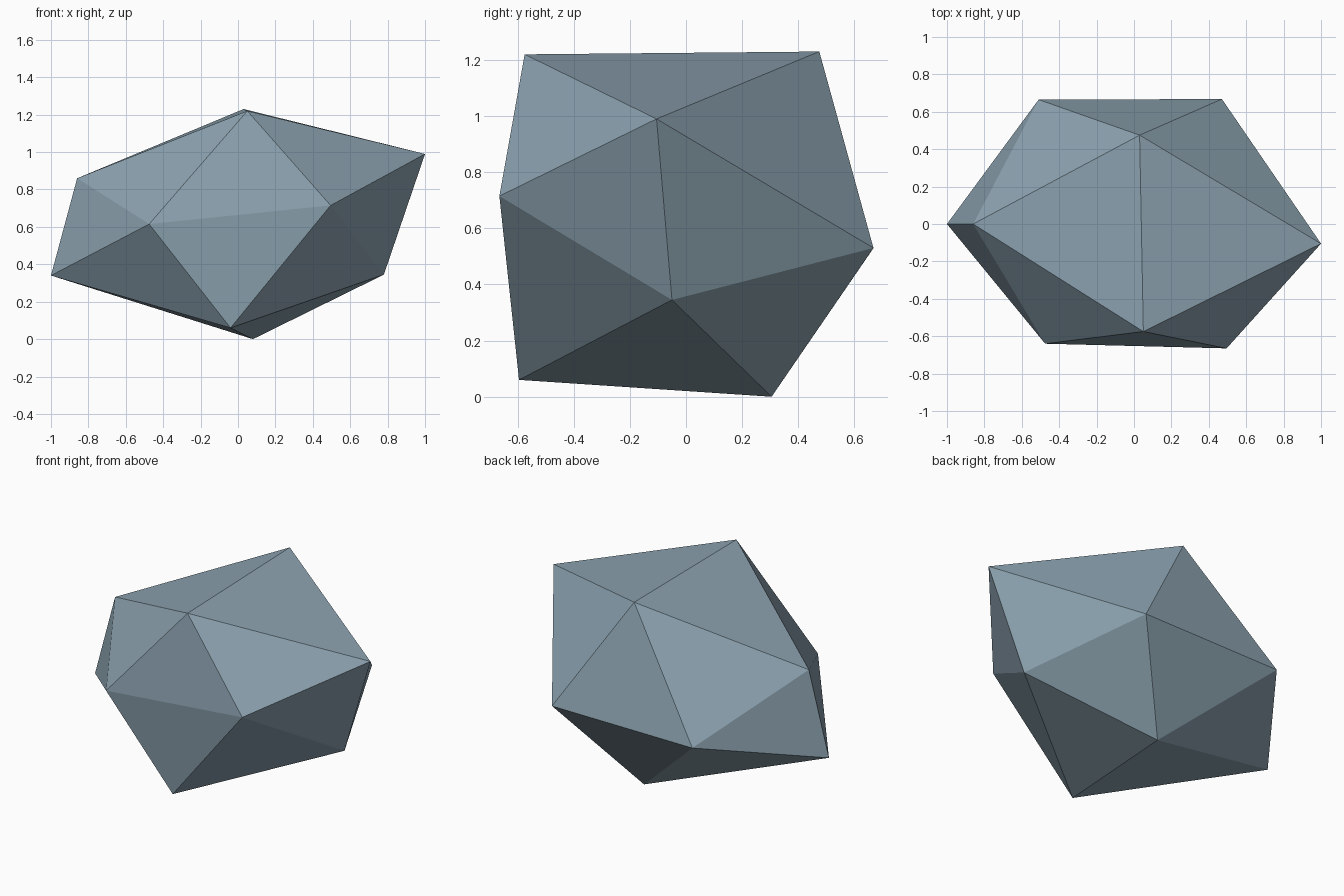
import bpy
import bmesh

# Remove the default cube
cube = bpy.data.objects.get("Cube")
if cube:
    bpy.data.objects.remove(cube, do_unlink=True)

# Slate blue stone colour
slate = bpy.data.materials.new("slate_blue_stone")
slate.use_nodes = True
colour = (0.26, 0.36, 0.43, 1.0)
slate.diffuse_color = colour
slate.node_tree.nodes["Principled BSDF"].inputs["Base Color"].default_value = colour

# Corners of the irregular twenty-sided rock
corners = {
    "top_front": (0.05, -0.575, 1.22),
    "top_back": (0.03, 0.475, 1.23),
    "upper_left": (1.0, -0.105, 0.99),
    "upper_right": (-0.86, 0.0, 0.86),
    "front_left": (0.495, -0.665, 0.715),
    "front_right": (-0.475, -0.64, 0.615),
    "back_left": (0.47, 0.668, 0.53),
    "back_right": (-0.51, 0.665, 0.525),
    "lower_left": (0.78, -0.05, 0.345),
    "lower_right": (-1.0, 0.0, 0.34),
    "bottom_front": (-0.04, -0.595, 0.06),
    "bottom_back": (0.08, 0.305, 0.0),
}

# Wrap the corners in flat triangular facets
bm = bmesh.new()
for position in corners.values():
    bm.verts.new(position)
bmesh.ops.convex_hull(bm, input=bm.verts)
bmesh.ops.recalc_face_normals(bm, faces=bm.faces)
for face in bm.faces:
    face.smooth = False

mesh = bpy.data.meshes.new("faceted_rock")
bm.to_mesh(mesh)
bm.free()
mesh.materials.append(slate)

rock = bpy.data.objects.new("faceted_rock", mesh)
bpy.context.collection.objects.link(rock)
